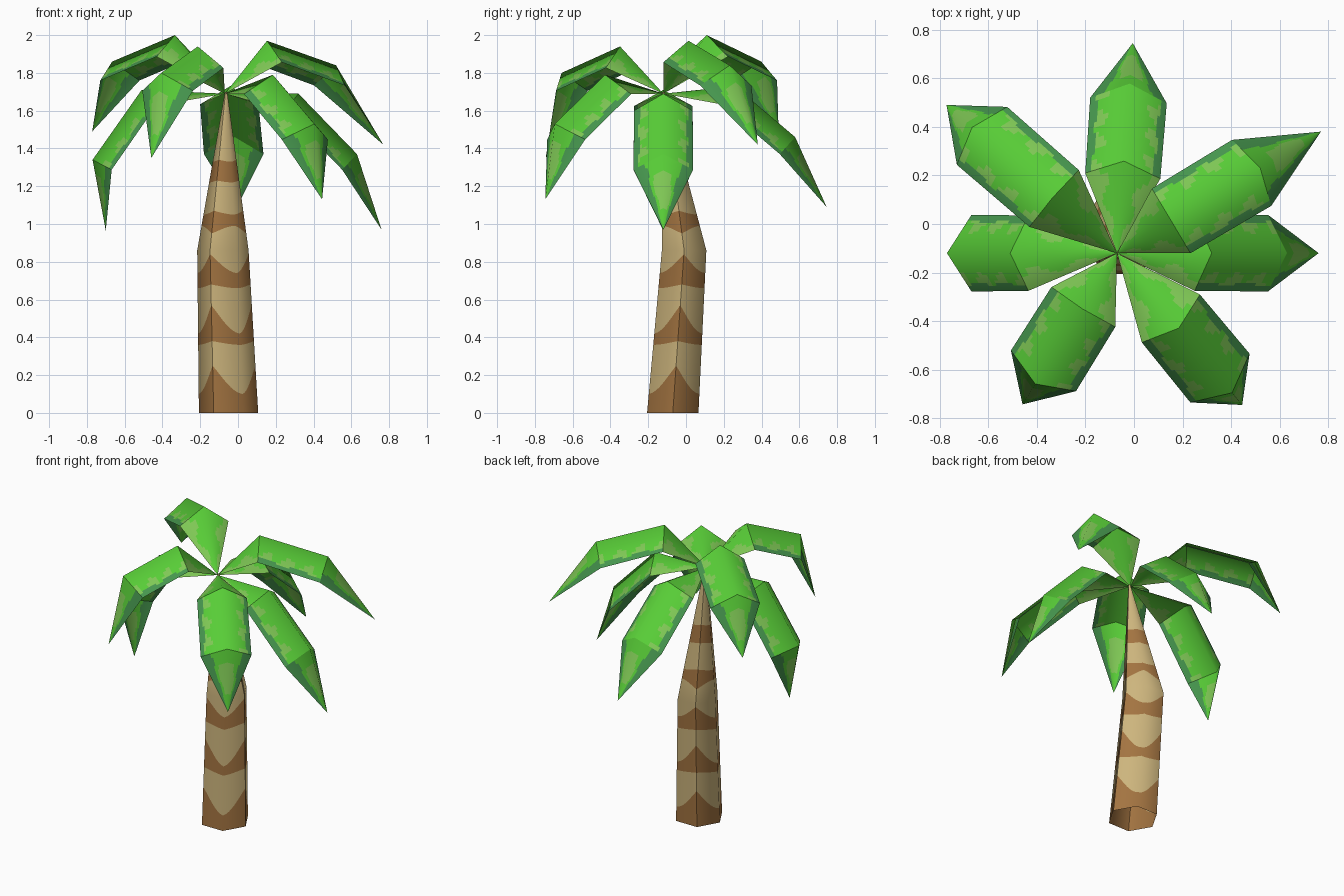
import bpy, math
from mathutils import Vector

if "Cube" in bpy.data.objects:
    bpy.data.objects.remove(bpy.data.objects["Cube"])


def material(name, rgb):
    m = bpy.data.materials.new(name)
    lin = [((c / 255 + 0.055) / 1.055) ** 2.4 for c in rgb]
    m.diffuse_color = (*lin, 1)
    m.use_nodes = True
    m.node_tree.nodes["Principled BSDF"].inputs["Base Color"].default_value = m.diffuse_color
    return m


TAN = material("tan bark", (205, 181, 125))
BROWN = material("brown bark", (163, 116, 65))
GREEN = material("bright green", (88, 205, 55))
DARK = material("dark green edge", (70, 150, 78))
LIME = material("lime patch", (127, 200, 85))


class Part:
    """Collects strips of faces with soft normals inside each strip."""

    def __init__(self):
        self.verts, self.normals, self.faces, self.mats = [], [], [], []

    def strip(self, rows, normals, colour):
        ids = []
        for row, ns in zip(rows, normals):
            pointed = (row[0] - row[-1]).length < 1e-6   # whole row is one point
            used = 1 if pointed else len(row)
            start = len(self.verts)
            self.verts += row[:used]
            self.normals += [ns[len(ns) // 2]] if pointed else ns
            ids.append([start + (0 if pointed else j) for j in range(len(row))])
        for i in range(len(rows) - 1):
            for j in range(len(rows[0]) - 1):
                quad = (ids[i][j], ids[i][j + 1], ids[i + 1][j + 1], ids[i + 1][j])
                self.faces.append(tuple(dict.fromkeys(quad)))
                self.mats.append(colour(i, j))

    def finish(self, name, mats):
        me = bpy.data.meshes.new(name)
        me.from_pydata(self.verts, [], self.faces)
        for m in mats:
            me.materials.append(m)
        for p, k in zip(me.polygons, self.mats):
            p.material_index = k
            p.use_smooth = True
        me.normals_split_custom_set_from_vertices(self.normals)
        ob = bpy.data.objects.new(name, me)
        bpy.context.collection.objects.link(ob)


# Trunk: bent six-sided taper, (centre x, centre y, z, radius)
STATIONS = [(-0.05, -0.07, 0, 0.157), (-0.08, -0.01, 0.86, 0.136),
            (-0.063, -0.12, 1.70, 0.006)]


def trunk_point(a, z):
    lo, hi = STATIONS[:2] if z <= 0.86 else STATIONS[1:]
    t = (z - lo[2]) / (hi[2] - lo[2])
    x, y, _, r = (p + (q - p) * t for p, q in zip(lo, hi))
    side = a % (math.pi / 3) - math.pi / 6
    r *= math.cos(math.pi / 6) / math.cos(side)
    return Vector((x + r * math.cos(a), y + r * math.sin(a), z))


# Bark band borders: (height, extra height at the three seams, colour above)
BANDS = [(0, 0, 1), (0.10, 0.15, 0), (0.36, 0.02, 1), (0.42, 0.15, 0),
         (0.66, 0.02, 1), (0.74, 0.10, 0), (0.86, 0, 0), (0.99, -0.04, 1),
         (1.05, 0.02, 0), (1.22, 0.01, 1), (1.33, 0.01, 0), (1.70, 0, 0)]
COLS = 16
trunk = Part()
for third in range(3):
    rows, normals = [], []
    for z, amp, _ in BANDS:
        ring, ns = [], []
        for j in range(COLS + 1):
            t = j / COLS
            a = math.radians(120 * (third + t))
            b = math.radians(120 * third + 30 + 60 * t)
            ring.append(trunk_point(a, z + amp * abs(2 * t - 1) ** 1.5))
            ns.append(Vector((math.cos(b), math.sin(b), 0.12 if z > 0.9 else 0)).normalized())
        rows.append(ring)
        normals.append(ns)
    trunk.strip(rows, normals, lambda i, j: BANDS[i][2])
trunk.finish("trunk", [TAN, BROWN])

# Leaves: direction in degrees, then ridge points (distance out, height)
CROWN = Vector((-0.07, -0.12, 1.69))
LEAVES = {
    "east": (0, (0.39, 1.69), (0.70, 1.37), (0.83, 0.97)),
    "north_east": (30.8, (0.26, 1.97), (0.686, 1.84), (0.977, 1.42)),
    "north": (85.7, (0.38, 1.73), (0.70, 1.46), (0.867, 1.09)),
    "north_west": (139, (0.35, 2.0), (0.79, 1.86), (0.93, 1.49)),
    "west": (180, (0.44, 1.71), (0.70, 1.34), (0.63, 0.965)),
    "south_west": (238, (0.27, 1.94), (0.635, 1.80), (0.734, 1.35)),
    "south_east": (-50.5, (0.40, 1.79), (0.745, 1.53), (0.81, 1.13)),
}
NU, NV = 14, 28  # steps per segment and across


def leaf_colour(i, j):
    u = (i + 0.5) / NU
    s = (j + 0.5) / NV * 2 - 1
    v = abs(s)
    wave = math.sin(u * 13 + (2 if s > 0 else 0))
    if u < 1:    # base segment
        return 2 if v > 0.62 + 0.2 * wave else 0
    if u < 2:    # middle segment
        if v > 0.81 + 0.04 * wave:
            return 1
        return 2 if v > 0.67 + 0.18 * math.sin(u * 19 + 3 * s) else 0
    if v > 0.62 + 0.05 * wave:   # tip segment
        return 1
    return 2 if 2.2 < u < 2.75 and v < 0.45 + 0.08 * wave else 0


for name, (deg, *ridge) in LEAVES.items():
    a = math.radians(deg)
    out = Vector((math.cos(a), math.sin(a), 0))
    side = Vector((-out.y, out.x, 0))
    pts = [CROWN] + [Vector((CROWN.x, CROWN.y, z)) + out * d for d, z in ridge]
    # each cross-section is a low roof: right edge, ridge, left edge
    sections = [(pts[0],) * 3]
    for k, half, slide in ((1, 0.155, -0.03), (2, 0.158, 0.03)):
        along = (pts[k] - pts[k - 1]).normalized() + (pts[k + 1] - pts[k]).normalized()
        along.normalize()
        edge = pts[k] + along * slide - along.cross(side) * 0.11
        sections.append((edge - side * half, pts[k], edge + side * half))
    sections.append((pts[3],) * 3)
    leaf = Part()
    h = NV // 2
    for k in range(3):
        s0, s1 = sections[k], sections[k + 1]
        along = s1[1] - s0[1]
        wide = s0 if k == 2 else s1
        n_r = along.cross(wide[1] - wide[0]).normalized()
        n_l = along.cross(wide[2] - wide[1]).normalized()
        ns = [n_l.lerp(n_r, j / NV).normalized() for j in range(NV + 1)]
        rows = []
        for i in range(NU + 1):
            r, m, l = (p.lerp(q, i / NU) for p, q in zip(s0, s1))
            rows.append([l.lerp(m, j / h) if j <= h else m.lerp(r, j / h - 1)
                         for j in range(NV + 1)])
        leaf.strip(rows, [ns] * (NU + 1),
                   lambda i, j, k=k: leaf_colour(k * NU + i, j))
    leaf.finish("leaf_" + name, [GREEN, DARK, LIME])
